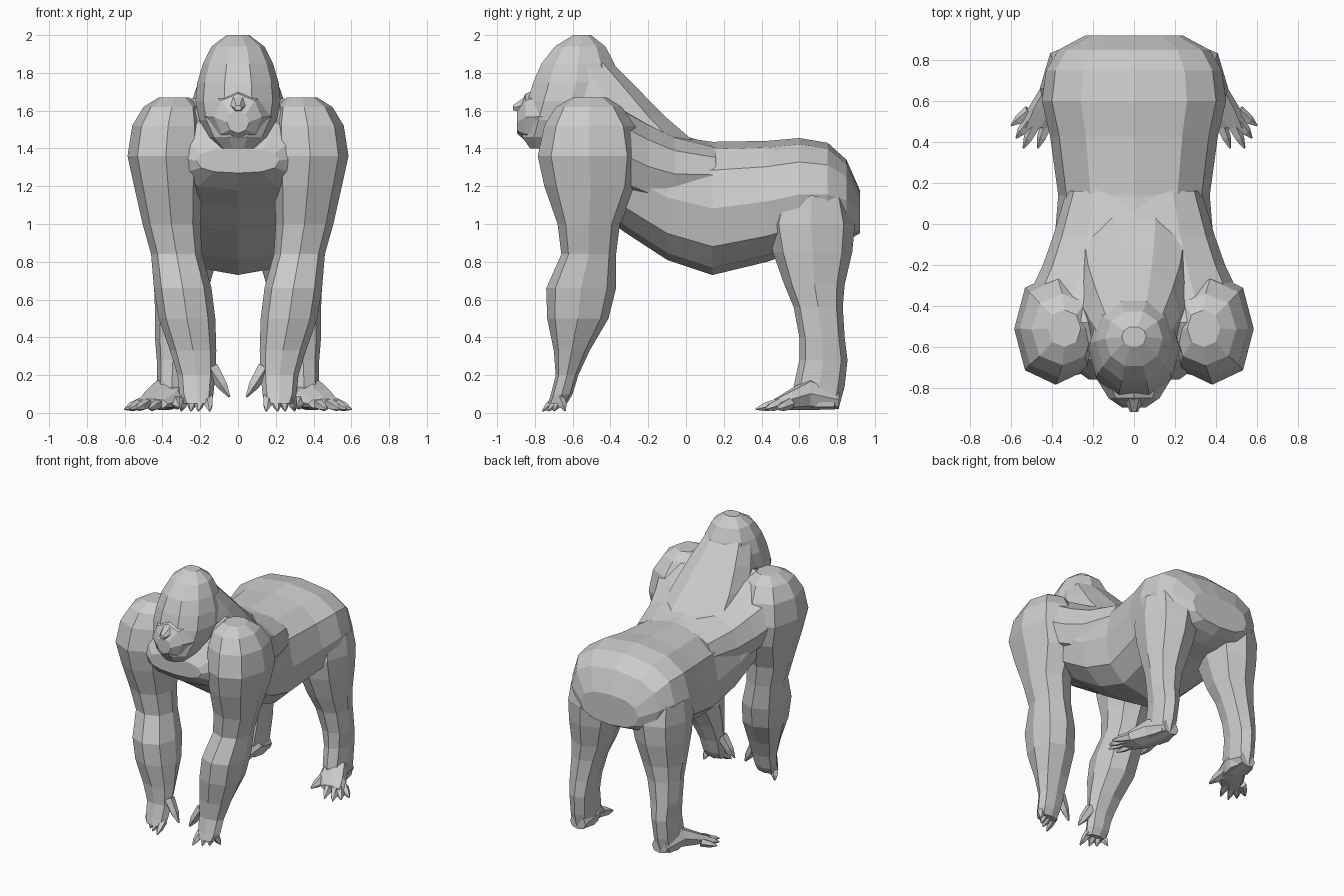
import bpy, bmesh, math
from mathutils import Vector


def ring(axis, pos, a0, a1, b0, b1, n=8, p=2.3):
    """Super-ellipse section: axis 'z' spans x/y, axis 'y' spans x/z."""
    pts = []
    for i in range(n):
        t = 2 * math.pi * i / n
        c, s = math.cos(t), math.sin(t)
        a = (a0 + a1) / 2 + (a1 - a0) / 2 * math.copysign(abs(c) ** (2 / p), c)
        b = (b0 + b1) / 2 + (b1 - b0) / 2 * math.copysign(abs(s) ** (2 / p), s)
        pts.append(Vector((a, b, pos)) if axis == 'z' else Vector((a, pos, b)))
    return pts


def finish(name, bm, mirror):
    bmesh.ops.recalc_face_normals(bm, faces=bm.faces)
    me = bpy.data.meshes.new(name)
    bm.to_mesh(me)
    bm.free()
    ob = bpy.data.objects.new(name, me)
    bpy.context.collection.objects.link(ob)
    if mirror:
        ob.modifiers.new("Mirror", 'MIRROR').use_mirror_merge = False
    return ob


def skin(bm, rings):
    vs = [[bm.verts.new(p) for p in r] for r in rings]
    n = len(vs[0])
    for a, b in zip(vs, vs[1:]):
        for i in range(n):
            j = (i + 1) % n
            bm.faces.new((a[i], a[j], b[j], b[i]))
    bm.faces.new(vs[0])
    bm.faces.new(vs[-1])


def loft(name, axis, sections, n=8, p=2.3, mirror=False):
    bm = bmesh.new()
    skin(bm, [ring(axis, *s, n=n, p=p) for s in sections])
    return finish(name, bm, mirror)


def digits(name, spans, r):
    """Tapered fingers or toes, each from a base point to a tip, mirrored."""
    bm = bmesh.new()
    for a, b in spans:
        a, b = Vector(a), Vector(b)
        q = (b - a).to_track_quat('Z', 'Y')
        rings = []
        for t, k in ((0, 1), (0.6, 0.75), (1, 0.15)):
            c = a.lerp(b, t)
            rings.append([c + q @ Vector((r * k * math.cos(i * math.tau / 5),
                                          r * k * math.sin(i * math.tau / 5), 0)) for i in range(5)])
        skin(bm, rings)
    return finish(name, bm, True)


# Torso: (y, x0, x1, z0, z1) from rump to chest
loft("torso", 'y', [
    (0.92, -.24, .24, .95, 1.18), (0.85, -.37, .37, .91, 1.34),
    (0.75, -.43, .43, .88, 1.43), (0.60, -.45, .45, .86, 1.455),
    (0.43, -.41, .41, .80, 1.44), (0.14, -.37, .37, .73, 1.435),
    (-.10, -.39, .39, .81, 1.47), (-.33, -.42, .42, .96, 1.58),
    (-.50, -.42, .42, 1.09, 1.62), (-.66, -.36, .36, 1.18, 1.55),
    (-.76, -.22, .22, 1.27, 1.40)], n=12, p=2.5)

# Shoulder yoke blending the back into the arms
loft("shoulder_yoke", 'y', [
    (0.16, -.33, .33, 1.10, 1.42), (-.06, -.395, .395, 1.05, 1.48),
    (-.20, -.445, .445, 1.06, 1.55), (-.36, -.52, .52, 1.12, 1.64),
    (-.48, -.54, .54, 1.18, 1.685), (-.62, -.50, .50, 1.25, 1.62)], n=12, p=2.5)

# Neck ridge sloping from the crown to the back: (z, x0, x1, y0, y1)
loft("neck", 'z', [
    (1.34, -.28, .28, -.64, .16), (1.46, -.29, .29, -.64, .03),
    (1.57, -.27, .27, -.64, -.10), (1.71, -.225, .225, -.66, -.24),
    (1.86, -.165, .165, -.70, -.39), (1.96, -.10, .10, -.64, -.47)], n=10)

# Head with its domed crown and jaw
loft("head", 'z', [
    (1.40, -.09, .09, -.83, -.64), (1.46, -.155, .155, -.875, -.52),
    (1.55, -.205, .205, -.87, -.42), (1.65, -.225, .225, -.85, -.36),
    (1.75, -.215, .215, -.82, -.34), (1.85, -.185, .185, -.775, -.37),
    (1.94, -.14, .14, -.70, -.42), (2.0, -.06, .06, -.60, -.50)], n=10, p=2.1)

# Muzzle and nose
loft("muzzle", 'y', [
    (-.76, -.18, .18, 1.42, 1.72), (-.85, -.125, .125, 1.44, 1.69),
    (-.895, -.06, .06, 1.48, 1.60)], n=8, p=2)
loft("nose", 'y', [
    (-.84, -.055, .055, 1.58, 1.69), (-.917, -.02, .02, 1.60, 1.63)], n=6, p=2)

# Arm: (z, x0, x1, y0, y1) from shoulder to knuckles
loft("arm", 'z', [
    (1.67, .26, .42, -.60, -.42), (1.62, .20, .50, -.69, -.34),
    (1.52, .18, .56, -.75, -.27), (1.36, .18, .585, -.785, -.24),
    (1.20, .19, .55, -.75, -.26), (1.00, .20, .505, -.68, -.35),
    (0.84, .19, .46, -.66, -.37), (0.66, .14, .445, -.74, -.37),
    (0.50, .12, .42, -.735, -.41), (0.33, .115, .36, -.70, -.51),
    (0.20, .12, .32, -.69, -.57), (0.10, .13, .31, -.715, -.60),
    (0.05, .14, .29, -.73, -.63)], mirror=True)
digits("fingers", [((x, -.67, .08), (x + dx, -.70 + dy, .01)) for x, dx, dy in
                   ((.16, -.01, -.06), (.20, .01, -.03), (.24, .01, 0), (.28, .02, .06))], .03)
digits("thumb", [((.14, -.63, .24), (.045, -.65, .085))], .04)

# Leg: hip to ankle
loft("leg", 'z', [
    (1.28, .18, .38, .52, .78), (1.14, .09, .445, .47, .86),
    (1.00, .07, .46, .43, .895), (0.85, .10, .455, .46, .88),
    (0.68, .15, .445, .52, .84), (0.56, .20, .44, .57, .83),
    (0.40, .24, .44, .60, .84), (0.28, .26, .43, .60, .855),
    (0.14, .27, .43, .57, .84), (0.03, .28, .43, .60, .81)], mirror=True)

# Foot: (y, x0, x1, z0, z1) heel to ball, turned outward
loft("foot", 'y', [
    (0.81, .28, .41, .02, .12), (0.66, .27, .46, .015, .19),
    (0.56, .29, .52, .015, .13), (0.47, .37, .55, .02, .075)], mirror=True)
digits("toes", [((.51, .55, .05), (.60, .48, .02)), ((.51, .50, .05), (.575, .42, .02)),
                ((.48, .49, .05), (.54, .37, .02)), ((.42, .50, .05), (.47, .37, .02))], .032)
digits("big_toe", [((.33, .60, .07), (.31, .44, .03))], .042)
